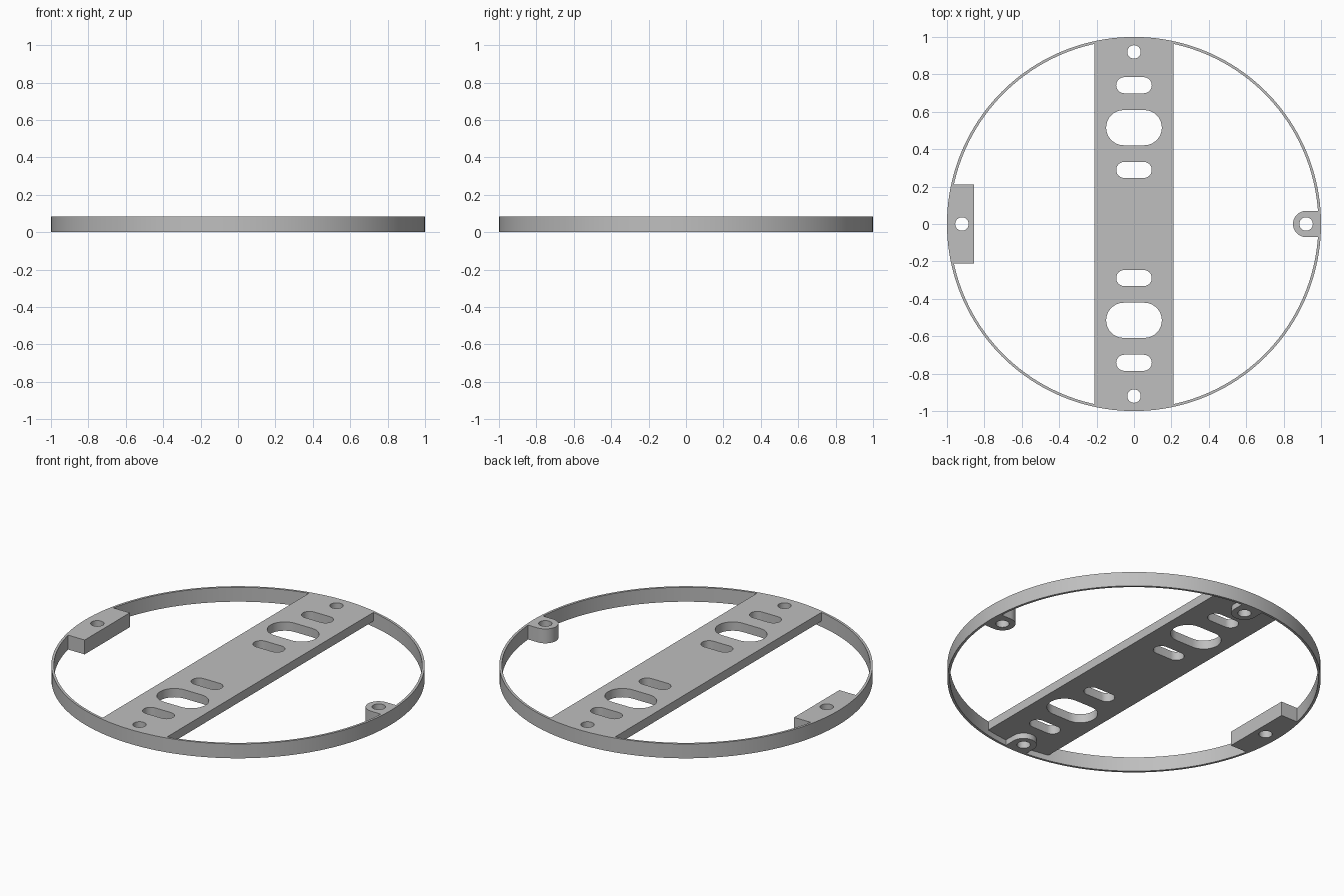
import bpy
import bmesh
from math import pi, sin, cos, asin, sqrt

if "Cube" in bpy.data.objects:
    bpy.data.objects.remove(bpy.data.objects["Cube"], do_unlink=True)

HEIGHT = 0.085        # full height of the ring
BAR_BOTTOM = 0.033    # underside of the crossbar
OUTER, INNER = 1.0, 0.986
SEAT = 0.988          # parts end just inside the ring wall
HALF_WIDTH = 0.211    # half width of crossbar and block
HOLE_AT, HOLE_R = 0.92, 0.036
LUG_R = 0.07

grey = bpy.data.materials.new("plain grey")
grey.use_nodes = True
grey.diffuse_color = (0.52, 0.52, 0.52, 1)
grey.node_tree.nodes["Principled BSDF"].inputs["Base Color"].default_value = grey.diffuse_color


def arc(cx, cy, r, start, end, steps):
    return [(cx + r * cos(start + (end - start) * i / steps),
             cy + r * sin(start + (end - start) * i / steps)) for i in range(steps + 1)]


def circle(cx, cy, r, steps=32):
    return arc(cx, cy, r, 0, 2 * pi, steps)[:-1]


def slot(cx, cy, half_length, r):
    d = half_length - r
    return arc(cx + d, cy, r, -pi / 2, pi / 2, 16) + arc(cx - d, cy, r, pi / 2, 1.5 * pi, 16)


def rim(half_width, steps=16):
    """Arc along the ring on the +x side, spanning +-half_width."""
    a = asin(half_width / SEAT)
    return arc(0, 0, SEAT, -a, a, steps)


def turn(points, angle):
    return [(x * cos(angle) - y * sin(angle), x * sin(angle) + y * cos(angle)) for x, y in points]


def plate(name, outlines, z0, z1):
    """Extrude an outline with holes between two heights."""
    curve = bpy.data.curves.new(name, "CURVE")
    curve.dimensions = "2D"
    curve.fill_mode = "BOTH"
    curve.extrude = (z1 - z0) / 2
    for points in outlines:
        spline = curve.splines.new("POLY")
        spline.points.add(len(points) - 1)
        for p, (x, y) in zip(spline.points, points):
            p.co = (x, y, 0, 1)
        spline.use_cyclic_u = True
    obj = bpy.data.objects.new(name, curve)
    bpy.context.collection.objects.link(obj)
    bpy.ops.object.select_all(action="DESELECT")
    obj.select_set(True)
    bpy.context.view_layer.objects.active = obj
    bpy.ops.object.convert(target="MESH")
    obj = bpy.context.view_layer.objects.active
    bm = bmesh.new()
    bm.from_mesh(obj.data)
    bmesh.ops.remove_doubles(bm, verts=bm.verts, dist=0.00005)
    bmesh.ops.recalc_face_normals(bm, faces=bm.faces)
    bmesh.ops.translate(bm, verts=bm.verts, vec=(0, 0, (z0 + z1) / 2))
    bm.to_mesh(obj.data)
    bm.free()
    obj.data.materials.clear()
    obj.data.materials.append(grey)
    bpy.ops.object.shade_smooth_by_angle(angle=pi / 6)
    return obj


# Thin outer ring
plate("outer_ring", [circle(0, 0, OUTER, 160), circle(0, 0, INNER, 160)], 0, HEIGHT)

# Crossbar with screw holes and slots, mirrored front to back
bar = turn(rim(HALF_WIDTH), pi / 2) + turn(rim(HALF_WIDTH), -pi / 2)
openings = []
for side in (-1, 1):
    openings.append(circle(0, side * HOLE_AT, HOLE_R))
    openings.append(slot(0, side * 0.742, 0.095, 0.043))
    openings.append(slot(0, side * 0.515, 0.149, 0.094))
    openings.append(slot(0, side * 0.289, 0.095, 0.043))
plate("crossbar", [bar] + openings, BAR_BOTTOM, HEIGHT)

# Rounded screw lugs: one on the left, one under each end of the crossbar
lug = rim(LUG_R) + arc(HOLE_AT, 0, LUG_R, pi / 2, 1.5 * pi, 24)
hole = circle(HOLE_AT, 0, HOLE_R)
for name, angle, top in (("left_lug", 0, HEIGHT),
                         ("back_boss", pi / 2, BAR_BOTTOM),
                         ("front_boss", -pi / 2, BAR_BOTTOM)):
    plate(name, [turn(lug, angle), turn(hole, angle)], 0, top)

# Straight mounting block on the right
block = rim(HALF_WIDTH) + [(0.855, HALF_WIDTH), (0.855, -HALF_WIDTH)]
plate("right_block", [turn(block, pi), turn(hole, pi)], 0, HEIGHT)
